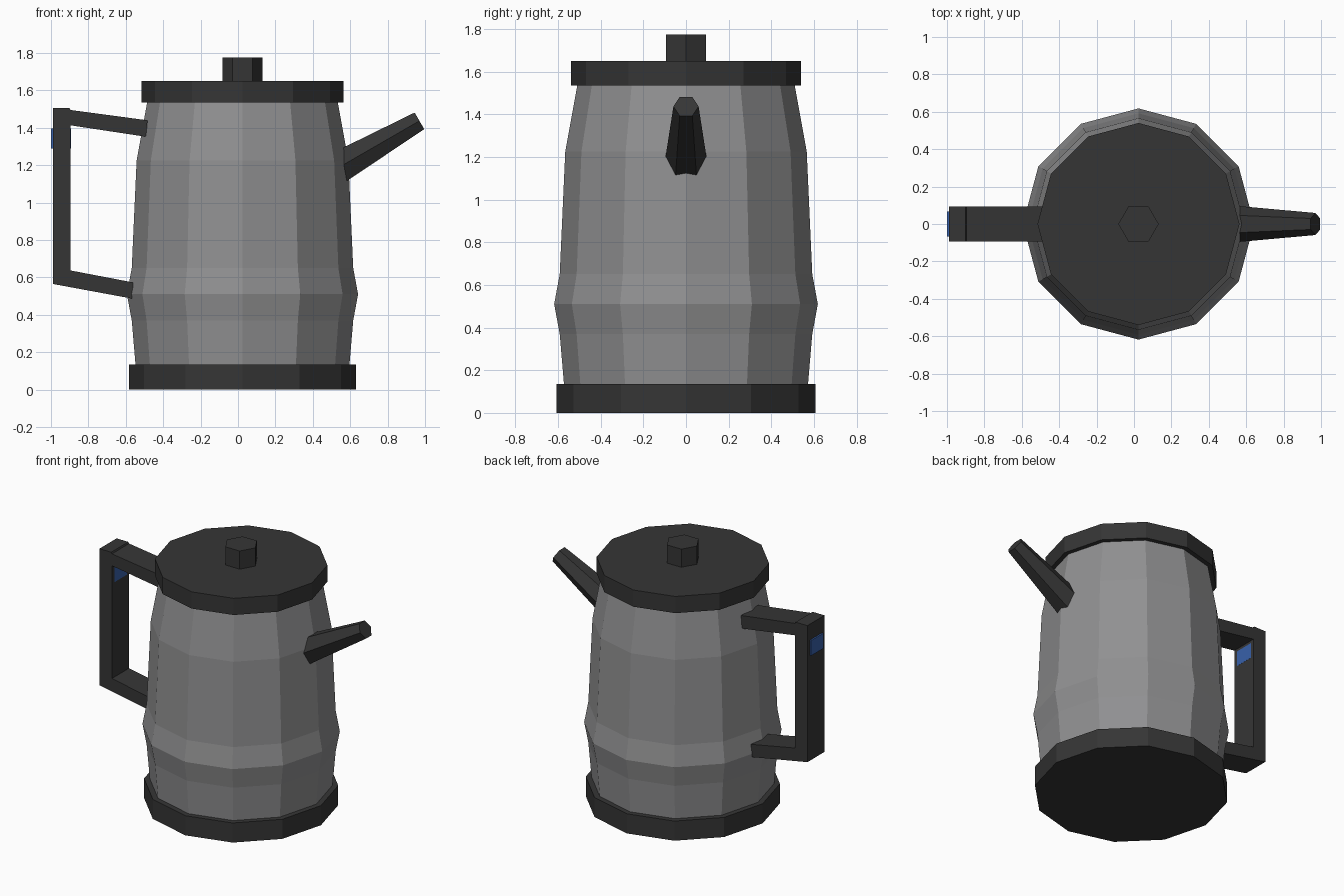
import bpy, bmesh, math
from mathutils import Vector

if "Cube" in bpy.data.objects:
    bpy.data.objects.remove(bpy.data.objects["Cube"])

AXIS_X = 0.024  # centre line of the pot


def material(name, rgb):
    m = bpy.data.materials.new(name)
    m.diffuse_color = (*rgb, 1.0)
    m.use_nodes = True
    m.node_tree.nodes["Principled BSDF"].inputs["Base Color"].default_value = m.diffuse_color
    return m


STEEL = material("grey steel", (0.28, 0.28, 0.285))
DARK = material("dark plastic", (0.036, 0.036, 0.036))
BLUE = material("blue accent", (0.04, 0.12, 0.40))


def finish(name, bm, mat):
    bmesh.ops.recalc_face_normals(bm, faces=bm.faces)
    mesh = bpy.data.meshes.new(name)
    bm.to_mesh(mesh)
    bm.free()
    mesh.materials.append(mat)
    ob = bpy.data.objects.new(name, mesh)
    bpy.context.collection.objects.link(ob)
    return ob


def loft(name, rings, sides, mat, u=(1, 0, 0), v=(0, 1, 0)):
    """Capped tube through (centre, radius) rings lying in the u-v plane."""
    u, v = Vector(u), Vector(v)
    bm = bmesh.new()
    loops = []
    for centre, r in rings:
        angles = [math.tau * i / sides for i in range(sides)]
        loops.append([bm.verts.new(Vector(centre) + r * (math.cos(a) * u + math.sin(a) * v))
                      for a in angles])
    for a, b in zip(loops, loops[1:]):
        for i in range(sides):
            j = (i + 1) % sides
            bm.faces.new((a[i], a[j], b[j], b[i]))
    bm.faces.new(loops[0])
    bm.faces.new(loops[-1])
    return finish(name, bm, mat)


def turned(name, profile, sides, mat):
    """Upright part from (radius, height) pairs."""
    return loft(name, [((AXIS_X, 0, z), r) for r, z in profile], sides, mat)


def extruded(name, outline, half_width, mat):
    """Side outline in x-z, extruded both ways along y."""
    bm = bmesh.new()
    face = bm.faces.new([bm.verts.new((x, -half_width, z)) for x, z in outline])
    out = bmesh.ops.extrude_face_region(bm, geom=[face], use_keep_orig=True)
    moved = [g for g in out["geom"] if isinstance(g, bmesh.types.BMVert)]
    bmesh.ops.translate(bm, verts=moved, vec=(0, 2 * half_width, 0))
    return finish(name, bm, mat)


# Pot: body, base, lid and knob
turned("body", [(0.57, 0.10), (0.572, 0.135), (0.592, 0.37), (0.618, 0.51),
                (0.592, 0.65), (0.566, 1.225), (0.507, 1.55)], 12, STEEL)
turned("base", [(0.608, 0.0), (0.608, 0.135)], 12, DARK)
turned("lid", [(0.54, 1.535), (0.54, 1.65)], 12, DARK)
turned("knob", [(0.108, 1.64), (0.108, 1.775)], 6, DARK)

# Spout: tapered hexagon rising at about 30 degrees
tip = Vector((0.97, 0, 1.437))
slope = math.radians(30)
along = Vector((math.cos(slope), 0, math.sin(slope)))
loft("spout", [(tip - 0.54 * along, 0.101), (tip, 0.059)], 6, DARK,
     u=(0, 1, 0), v=(-math.sin(slope), 0, math.cos(slope)))

# Handle: upright grip with two sloping arms
extruded("handle", [(-0.99, 1.505), (-0.90, 1.505), (-0.895, 1.495), (-0.484, 1.44),
                    (-0.492, 1.352), (-0.895, 1.413), (-0.895, 0.637), (-0.56, 0.573),
                    (-0.568, 0.487), (-0.99, 0.565)], 0.093, DARK)

# Blue plates on the outside and inside of the grip
for name, x0, x1 in (("outer_badge", -1.0, -0.992 + 0.003), ("inner_badge", -0.897, -0.894)):
    extruded(name, [(x0, 1.29), (x1, 1.29), (x1, 1.395), (x0, 1.395)], 0.067, BLUE)
